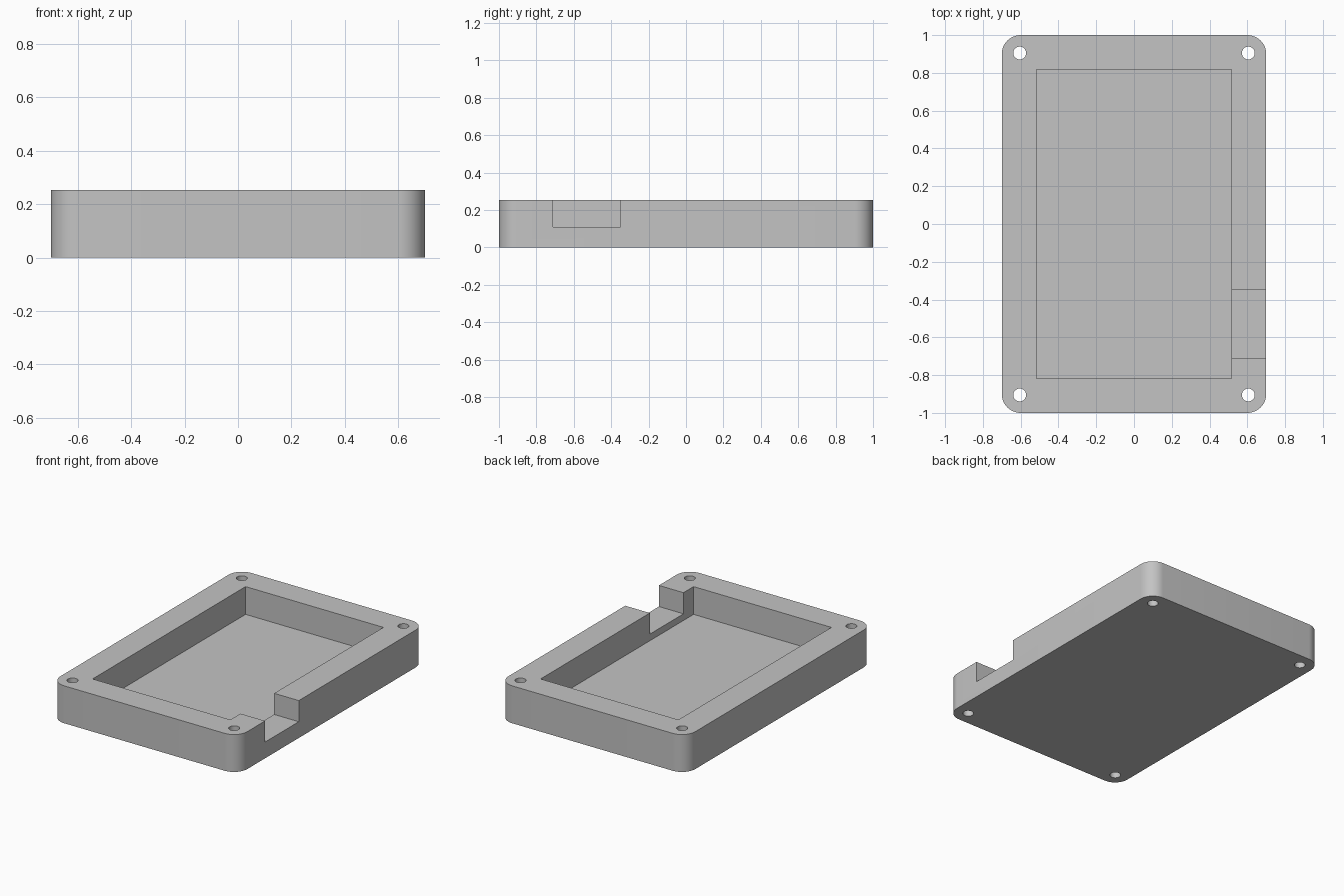
import bpy
import bmesh
from math import cos, sin, pi, radians

cube = bpy.data.objects.get("Cube")
if cube:
    bpy.data.objects.remove(cube, do_unlink=True)

HALF_X, HALF_Y, HEIGHT = 0.70, 1.0, 0.253
CORNER, FLOOR, NOTCH_Z = 0.10, 0.065, 0.11
HOLE_X, HOLE_Y, HOLE_R = 0.605, 0.905, 0.034

grey = bpy.data.materials.new("light grey plastic")
grey.use_nodes = True
colour = (0.55, 0.55, 0.55, 1)
grey.diffuse_color = colour
grey.node_tree.nodes["Principled BSDF"].inputs["Base Color"].default_value = colour


def arc(cx, cy, r, start, sweep, steps, closed=False):
    count = steps if closed else steps + 1
    return [(cx + r * cos(start + sweep * i / steps),
             cy + r * sin(start + sweep * i / steps)) for i in range(count)]


def prism(name, outline, z0, z1):
    """Extrude a counter-clockwise outline from z0 to z1."""
    bm = bmesh.new()
    base = bm.faces.new([bm.verts.new((x, y, z0)) for x, y in outline])
    top = bmesh.ops.extrude_face_region(bm, geom=[base])["geom"]
    verts = [g for g in top if isinstance(g, bmesh.types.BMVert)]
    bmesh.ops.translate(bm, vec=(0, 0, z1 - z0), verts=verts)
    bmesh.ops.recalc_face_normals(bm, faces=bm.faces)
    mesh = bpy.data.meshes.new(name)
    bm.to_mesh(mesh)
    bm.free()
    mesh.materials.append(grey)
    obj = bpy.data.objects.new(name, mesh)
    bpy.context.collection.objects.link(obj)
    return obj


def rectangle(x0, x1, y0, y1):
    return [(x0, y0), (x1, y0), (x1, y1), (x0, y1)]


# Tray block with rounded vertical corners
outline = []
for i, (sx, sy) in enumerate([(1, 1), (-1, 1), (-1, -1), (1, -1)]):
    outline += arc(sx * (HALF_X - CORNER), sy * (HALF_Y - CORNER),
                   CORNER, i * pi / 2, pi / 2, 12)
tray = prism("tray_body", outline, 0, HEIGHT)

# Cavity, side notch and four screw holes
cutters = [
    prism("cavity_cutter", rectangle(-0.516, 0.516, -0.818, 0.818), FLOOR, 0.5),
    prism("notch_cutter", rectangle(0.4, 0.9, -0.71, -0.35), NOTCH_Z, 0.5),
]
for sx in (-1, 1):
    for sy in (-1, 1):
        circle = arc(sx * HOLE_X, sy * HOLE_Y, HOLE_R, 0, 2 * pi, 32, closed=True)
        cutters.append(prism("screw_hole_cutter", circle, -0.1, 0.5))

bpy.ops.object.select_all(action="DESELECT")
tray.select_set(True)
bpy.context.view_layer.objects.active = tray
for cutter in cutters:
    cutter.hide_render = True
    mod = tray.modifiers.new("cut", "BOOLEAN")
    mod.operation = "DIFFERENCE"
    mod.solver = "EXACT"
    mod.object = cutter
    bpy.ops.object.modifier_apply(modifier=mod.name)
    bpy.data.objects.remove(cutter, do_unlink=True)

# Smooth corners and holes, crisp rims
bpy.ops.object.shade_smooth_by_angle(angle=radians(30))
